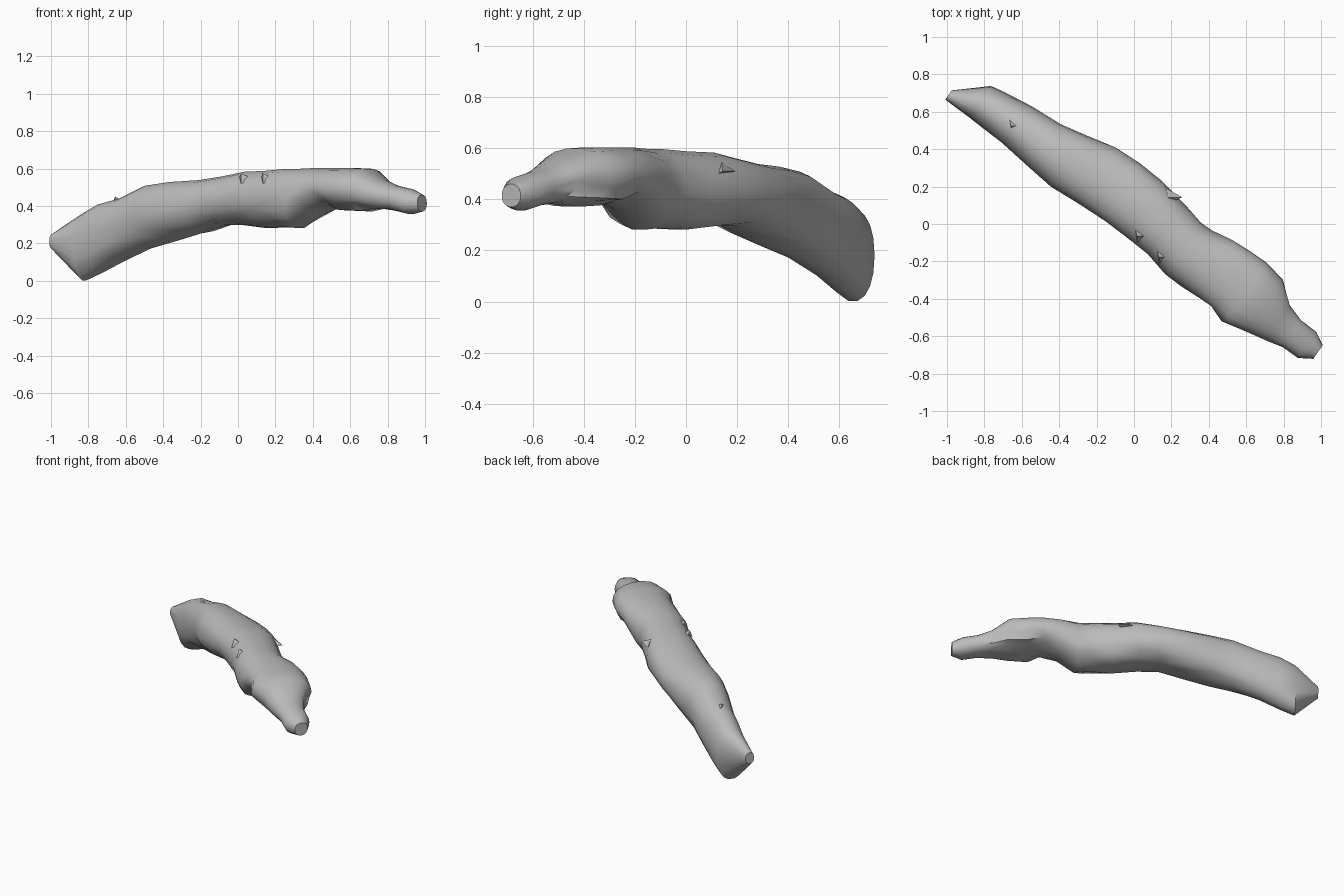
import bpy, bmesh, math, random
from mathutils import Vector

random.seed(4)
if "Cube" in bpy.data.objects:
    bpy.data.objects.remove(bpy.data.objects["Cube"], do_unlink=True)

# Single stone-grey material
grey = bpy.data.materials.new("stone_grey")
grey.use_nodes = True
colour = (0.5, 0.5, 0.5, 1)
grey.diffuse_color = colour
bsdf = next(n for n in grey.node_tree.nodes if n.type == 'BSDF_PRINCIPLED')
bsdf.inputs["Base Color"].default_value = colour
bsdf.inputs["Roughness"].default_value = 0.8

ALONG = Vector((0.82, -0.57, 0))
ACROSS = Vector((0.57, 0.82, 0))
UP = Vector((0, 0, 1))
SIDES = 18

# Stations: distance along, front edge, back edge, underside, top
STATIONS = [
    (-1.21, -.03, .03, .17, .25), (-1.05, -.035, .17, .0, .36),
    (-.95, -.04, .185, .04, .41), (-.82, -.046, .205, .10, .44),
    (-.64, -.07, .215, .17, .51), (-.48, -.09, .245, .21, .53),
    (-.3, -.08, .28, .26, .54), (-.15, -.075, .285, .295, .56),
    (0, -.08, .275, .295, .585), (.15, -.09, .24, .28, .59),
    (.3, -.125, .21, .285, .6), (.38, -.13, .21, .28, .6),
    (.5, -.125, .23, .355, .605), (.61, -.125, .235, .39, .605),
    (.7, -.16, .235, .375, .605), (.83, -.13, .21, .37, .6),
    (.94, -.105, .12, .385, .54), (1.03, -.087, .087, .375, .51),
    (1.13, -.088, .083, .355, .49), (1.2, -.045, .045, .37, .46),
]


def signed_power(v, p):
    return math.copysign(abs(v) ** p, v)


def place(t, w, z):
    return ALONG * t + ACROSS * w + UP * z


def finish(bm, name):
    bmesh.ops.recalc_face_normals(bm, faces=bm.faces)
    mesh = bpy.data.meshes.new(name)
    bm.to_mesh(mesh)
    bm.free()
    obj = bpy.data.objects.new(name, mesh)
    bpy.context.collection.objects.link(obj)
    mesh.materials.append(grey)
    bpy.ops.object.select_all(action='DESELECT')
    obj.select_set(True)
    bpy.context.view_layer.objects.active = obj
    bpy.ops.object.shade_smooth_by_angle(angle=math.radians(38))
    return obj


# Curved irregular body: lofted rounded sections with a chipped lower ridge
bm = bmesh.new()
rings = []
for t, front, back, low, high in STATIONS:
    inner = abs(t) < 1
    ring = []
    for i in range(SIDES):
        a = math.tau * i / SIDES
        c, s = signed_power(math.cos(a), .9), signed_power(math.sin(a), .9)
        w = (front + back) / 2 + c * (back - front) / 2
        z = (low + high) / 2 + s * (high - low) / 2
        shift = 0
        if inner and s < 0.1 and abs(c) > .3:
            z += random.uniform(-.012, .012)
            shift = random.uniform(-.02, .02)
        ring.append(bm.verts.new(place(t + shift, w, z)))
    rings.append(ring)
for r0, r1 in zip(rings, rings[1:]):
    for i in range(SIDES):
        j = (i + 1) % SIDES
        bm.faces.new((r0[i], r0[j], r1[j], r1[i]))
bm.faces.new(rings[0])
bm.faces.new(rings[-1])
bmesh.ops.triangulate(bm, faces=[f for f in bm.faces if len(f.verts) == 4])
finish(bm, "curved_body")

# Small raised flakes along the upper surface
FLAKES = [(-.83, .07, .425), (.06, -.03, .55), (.22, -.055, .55), (.08, .235, .52)]
for k, (t, w, z) in enumerate(FLAKES):
    bm = bmesh.new()
    base = [bm.verts.new(place(t + dt, w + dw, z + dz)) for dt, dw, dz in
            ((-.05, .02, -.01), (.05, .03, -.01), (.01, -.04, -.03))]
    tip = bm.verts.new(place(t - .01, w - .015, z + .025))
    bm.faces.new(base)
    for i in range(3):
        bm.faces.new((base[i], base[(i + 1) % 3], tip))
    finish(bm, f"surface_flake_{k + 1}")
